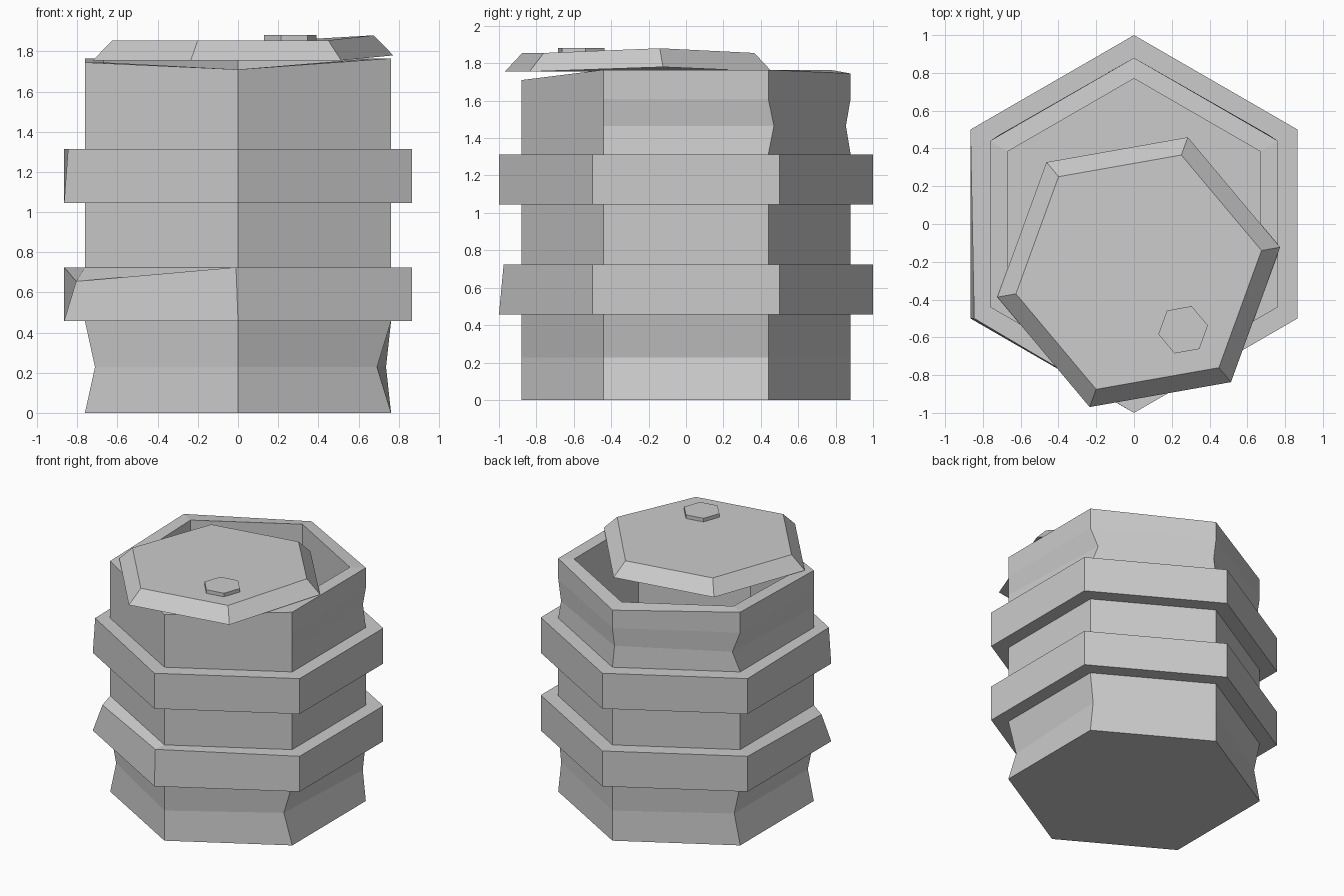
import bpy, bmesh, math

cube = bpy.data.objects.get("Cube")
if cube:
    bpy.data.objects.remove(cube, do_unlink=True)

grey = bpy.data.materials.new("worn_grey")
grey.use_nodes = True
grey.diffuse_color = (0.6, 0.6, 0.6, 1)
grey.node_tree.nodes["Principled BSDF"].inputs["Base Color"].default_value = (0.6, 0.6, 0.6, 1)


def hexagon(radius, z, turn=30, centre=(0, 0), moved=None):
    """Six corners of a ring; moved maps a corner index to its knocked offset."""
    ring = []
    for k in range(6):
        a = math.radians(turn + 60 * k)
        dx, dy, dz = (moved or {}).get(k, (0, 0, 0))
        ring.append((centre[0] + radius * math.cos(a) + dx,
                     centre[1] + radius * math.sin(a) + dy, z + dz))
    return ring


def loft(name, rings):
    """Skin a stack of six-sided rings and close both ends."""
    bm = bmesh.new()
    loops = [[bm.verts.new(p) for p in ring] for ring in rings]
    for low, high in zip(loops, loops[1:]):
        for k in range(6):
            n = (k + 1) % 6
            bm.faces.new((low[k], low[n], high[n], high[k]))
    bm.faces.new(loops[0][::-1])
    bm.faces.new(loops[-1])
    bmesh.ops.recalc_face_normals(bm, faces=bm.faces)
    mesh = bpy.data.meshes.new(name)
    bm.to_mesh(mesh)
    bm.free()
    mesh.materials.append(grey)
    obj = bpy.data.objects.new(name, mesh)
    bpy.context.collection.objects.link(obj)
    return obj


BODY, BAND, INNER = 0.88, 1.0, 0.77
RIM = 1.765

# Knocked corners: dents in the staves, bands and rim
low_dent = {0: (-0.025, 0, 0), 2: (0.05, 0, 0), 3: (0.05, 0, 0), 5: (-0.07, 0, 0)}
high_dent = {0: (-0.045, 0.03, 0), 1: (0, -0.025, 0), 2: (0.045, 0.03, 0)}
low_band_dent = {3: (0.06, 0.03, -0.07), 4: (-0.01, 0.025, 0)}
high_band_dent = {3: (0.02, 0, 0)}
rim_dent = {1: (0, 0, -0.02), 3: (0, 0, -0.02), 4: (0, 0, -0.055)}
inner_dent = {3: (0, 0, -0.02), 4: (0, 0, -0.055)}

# Barrel: outer wall with two raised bands, rim and hollow inside
loft("barrel", [
    hexagon(BODY, 0),
    hexagon(BODY, 0.228, moved=low_dent),
    hexagon(BODY, 0.457),
    hexagon(BAND, 0.457),
    hexagon(BAND, 0.725, moved=low_band_dent),
    hexagon(BODY, 0.725),
    hexagon(BODY, 1.045),
    hexagon(BAND, 1.045),
    hexagon(BAND, 1.313, moved=high_band_dent),
    hexagon(BODY, 1.313),
    hexagon(BODY, 1.465, moved=high_dent),
    hexagon(BODY, 1.61),
    hexagon(BODY, RIM, moved=rim_dent),
    hexagon(INNER, RIM, moved=inner_dent),
    hexagon(INNER, 0.1),
])

# Lid: bevelled plate pushed off centre, with one bent corner
lid_centre, bent = (0.025, -0.255), {0: (0, 0, 0.025)}
loft("lid", [
    hexagon(0.76, 1.755, 10, lid_centre, bent),
    hexagon(0.66, 1.855, 10, lid_centre, bent),
])

# Bung on the lid
loft("bung", [
    hexagon(0.133, 1.85, 10, (0.26, -0.56)),
    hexagon(0.133, 1.882, 10, (0.26, -0.56)),
])
